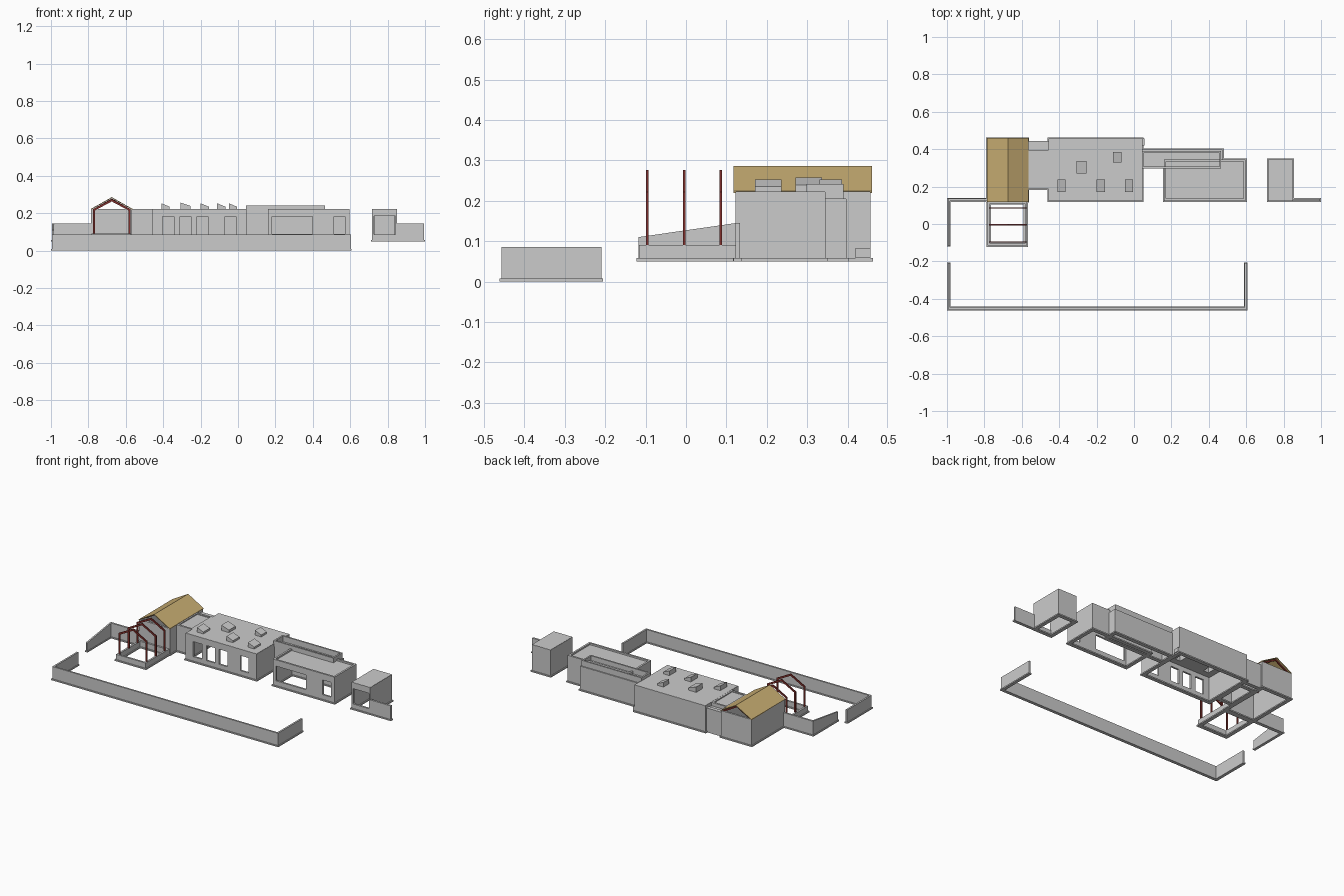
import bpy, bmesh
from mathutils import Matrix

if "Cube" in bpy.data.objects:
    bpy.data.objects.remove(bpy.data.objects["Cube"])


def colour(name, rgb):
    m = bpy.data.materials.new(name)
    m.diffuse_color = (*rgb, 1)
    m.use_nodes = True
    m.node_tree.nodes["Principled BSDF"].inputs["Base Color"].default_value = m.diffuse_color
    return m


TAN = colour("tan_roof", (0.58, 0.42, 0.17))
RED = colour("red_timber", (0.22, 0.03, 0.025))
T = 0.012   # wall thickness


def rect(x0, x1, y0, y1):
    return [(x0, y0), (x1, y0), (x1, y1), (x0, y1)]


def extrude(name, outlines, lo, hi, upright=False, mat=None):
    """Fill outer outline minus holes, extruded in z (or in y when upright)."""
    cu = bpy.data.curves.new(name, 'CURVE')
    cu.dimensions = '2D'
    cu.fill_mode = 'BOTH'
    cu.extrude = (hi - lo) / 2
    for pts in outlines:
        sp = cu.splines.new('POLY')
        sp.points.add(len(pts) - 1)
        for p, (a, b) in zip(sp.points, pts):
            p.co = (a, b, 0, 1)
        sp.use_cyclic_u = True
    tmp = bpy.data.objects.new(name + "_curve", cu)
    bpy.context.collection.objects.link(tmp)
    dg = bpy.context.evaluated_depsgraph_get()
    me = bpy.data.meshes.new_from_object(tmp.evaluated_get(dg))
    bpy.data.objects.remove(tmp)
    bm = bmesh.new()
    bm.from_mesh(me)
    bmesh.ops.remove_doubles(bm, verts=bm.verts, dist=1e-5)
    mid = (lo + hi) / 2
    if upright:
        mx = Matrix(((1, 0, 0, 0), (0, 0, -1, mid), (0, 1, 0, 0), (0, 0, 0, 1)))
    else:
        mx = Matrix.Translation((0, 0, mid))
    bm.transform(mx)
    bmesh.ops.recalc_face_normals(bm, faces=bm.faces)
    bm.to_mesh(me)
    bm.free()
    for p in me.polygons:
        p.use_smooth = False
    me.name = name
    ob = bpy.data.objects.new(name, me)
    me.materials.clear()
    if mat:
        me.materials.append(mat)
    bpy.context.collection.objects.link(ob)
    return ob


def box(name, x0, x1, y0, y1, z0, z1):
    return extrude(name, [rect(x0, x1, y0, y1)], z0, z1)


def room(name, x0, x1, y0, y1, z1, roof=None, holes=(), windows=(), z0=0.058):
    """Wall shell with footing, windowed front wall and a bottomless roof slab."""
    f = 0.006
    extrude(name + "_footing", [rect(x0 - f, x1 + f, y0 - f, y1 + f),
            rect(x0 + T + f, x1 - T - f, y0 + T + f, y1 - T - f)], z0 - 0.008, z0)
    u = [(x0, y0 + T), (x0 + T, y0 + T), (x0 + T, y1 - T), (x1 - T, y1 - T),
         (x1 - T, y0 + T), (x1, y0 + T), (x1, y1), (x0, y1)]
    extrude(name + "_walls", [u], z0, z1)
    extrude(name + "_front_wall", [rect(x0, x1, z0, z1)] +
            [rect(*w) for w in windows], y0, y0 + T, upright=True)
    if roof:
        e = 0.001 if abs(roof - z1) < 1e-6 else T
        extrude(name + "_roof", [rect(x0 + e, x1 - e, y0 + e, y1 - e)] +
                [rect(*h) for h in holes], roof - 0.012, roof + (0.001 if e < T else 0))


# Front boundary wall, U-shaped, with footing
def u_shape(x0, x1, y0, y1, t):
    return [(x0, y0), (x1, y0), (x1, y1), (x1 - t, y1), (x1 - t, y0 + t),
            (x0 + t, y0 + t), (x0 + t, y1), (x0, y1)]


extrude("boundary_footing", [u_shape(-1, 0.608, -0.462, -0.205, 0.02)], 0, 0.008)
extrude("boundary_wall", [u_shape(-0.995, 0.603, -0.457, -0.209, 0.011)], 0.008, 0.086)

# Left garden wall with sloping top
extrude("garden_wall_footing", [[(-1, -0.12), (-0.982, -0.12), (-0.982, 0.118),
        (-0.79, 0.118), (-0.79, 0.14), (-1, 0.14)]], 0.05, 0.058)
side = extrude("garden_wall_side", [[(-0.118, 0.058), (0.135, 0.058), (0.135, 0.145),
               (0.125, 0.145), (-0.118, 0.11)]], -0.995, -0.985, upright=True)
side.data.transform(Matrix(((0, 1, 0, 0), (1, 0, 0, 0), (0, 0, 1, 0), (0, 0, 0, 1))))
side.data.flip_normals()
box("garden_wall_back", -0.995, -0.785, 0.124, 0.136, 0.058, 0.145)

# Right garden wall
box("right_wall_footing", 0.85, 1.0, 0.118, 0.138, 0.05, 0.058)
box("right_wall", 0.85, 0.995, 0.122, 0.134, 0.058, 0.145)

# Gabled house, open gable triangles under a thin roof
GX, RISE = -0.675, 0.063
room("gabled_house", -0.785, -0.568, 0.122, 0.457, 0.222)


def chevron(half, eave, ridge, t):
    return [(GX - half, eave), (GX, ridge), (GX + half, eave),
            (GX + half, eave - t), (GX, ridge - t), (GX - half, eave - t)]


extrude("gable_roof", [chevron(0.11, 0.224, 0.286, 0.005)], 0.117, 0.46, True, TAN)
for i, y in enumerate((0.178, 0.271, 0.364, 0.447)):
    extrude(f"rafter_{i}", [chevron(0.1, 0.222, 0.279, 0.01)], y - 0.003, y + 0.003, True, RED)

# Low plinth and timber frames in front of it
room("frame_plinth", -0.783, -0.572, -0.116, 0.122, 0.091)
for i, y in enumerate((-0.096, -0.004, 0.086)):
    o, n = 0.101, 0.090
    pts = [(GX - o, 0.091), (GX - o, 0.222), (GX, 0.276), (GX + o, 0.222), (GX + o, 0.091),
           (GX + n, 0.091), (GX + n, 0.215), (GX, 0.263), (GX - n, 0.215), (GX - n, 0.091)]
    extrude(f"timber_frame_{i}", [pts], y - 0.003, y + 0.003, True, RED)

# Connector between gabled house and main hall, with rear porch
room("connector", -0.568, -0.455, 0.188, 0.395, 0.222, roof=0.216)
box("rear_porch_wall", -0.568, -0.455, 0.42, 0.445, 0.05, 0.205)
box("rear_porch_roof", -0.568, -0.455, 0.395, 0.42, 0.19, 0.2)

# Main hall with windows and skylight holes
lights = [(-0.387, 0.204), (-0.178, 0.204), (-0.027, 0.204), (-0.281, 0.304), (-0.089, 0.358)]
SX, SY = (0.022, 0.022, 0.022, 0.027, 0.022), (0.033, 0.033, 0.033, 0.033, 0.028)
room("main_hall", -0.457, 0.046, 0.123, 0.457, 0.222, roof=0.222,
     holes=[(x - a + 0.004, x + a - 0.004, y - b + 0.004, y + b - 0.004)
            for (x, y), a, b in zip(lights, SX, SY)],
     windows=[(a, b, 0.086, 0.182) for a, b in
              ((-0.403, -0.342), (-0.31, -0.25), (-0.22, -0.16), (-0.07, -0.012))])
box("side_step", 0.046, 0.056, 0.42, 0.457, 0.058, 0.083)

# Wedge skylights, hollow below
for i, ((x, y), a, b) in enumerate(zip(lights, SX, SY)):
    x0, x1 = x - a, x + a
    z = 0.257 if i == 3 else 0.253
    low = z - 0.018
    wedge = [(x0, 0.222), (x0, z), (x1, low), (x1, 0.222)]
    shell = wedge + [(x1 - 0.003, 0.222), (x1 - 0.003, low - 0.003),
                     (x0 + 0.003, z - 0.004), (x0 + 0.003, 0.222)]
    extrude(f"skylight_{i}", [shell], y - b, y + b, upright=True)
    for s in (-1, 1):
        e = y + s * b
        extrude(f"skylight_{i}_cheek_{'near' if s < 0 else 'far'}", [wedge],
                min(e, e - s * 0.003), max(e, e - s * 0.003), upright=True)

# Right wing and its raised rear corridor
room("right_wing", 0.16, 0.597, 0.123, 0.345, 0.222, roof=0.212,
     windows=[(0.183, 0.397, 0.088, 0.182), (0.513, 0.572, 0.088, 0.182)])
room("rear_corridor", 0.042, 0.474, 0.302, 0.397, 0.205, roof=0.205)
extrude("corridor_parapet", [rect(0.042, 0.466, 0.298, 0.39),
        rect(0.052, 0.456, 0.308, 0.38)], 0.205, 0.242)

# Detached shed with open front
room("shed", 0.717, 0.85, 0.123, 0.345, 0.222, roof=0.222,
     windows=[(0.727, 0.842, 0.086, 0.184)])
